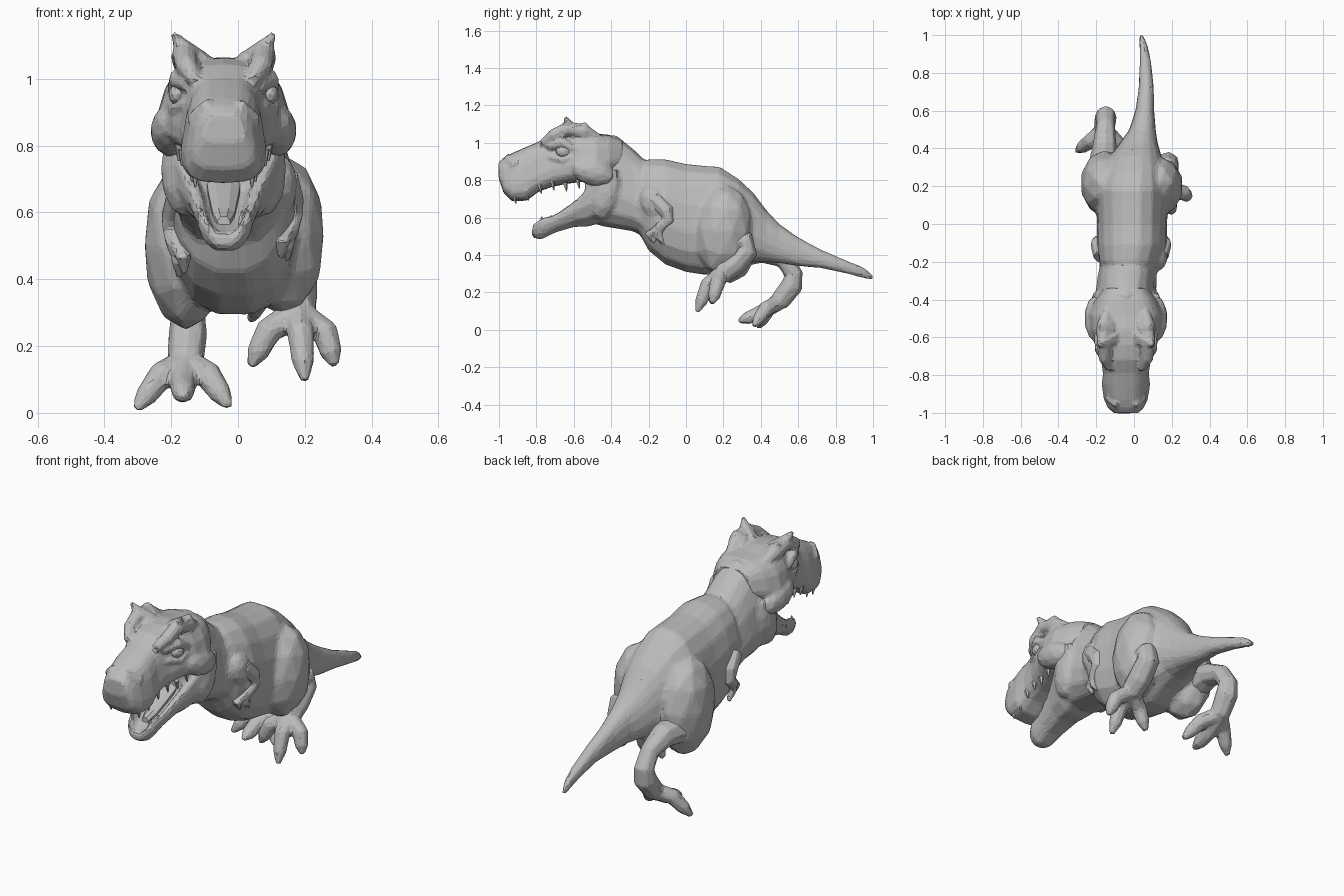
import bpy, bmesh, math
from mathutils import Vector, Euler, Matrix

old = bpy.data.objects.get("Cube")
if old:
    bpy.data.objects.remove(old, do_unlink=True)

grey = bpy.data.materials.new("stone_grey")
grey.use_nodes = True
tone = (0.5, 0.5, 0.5, 1)
grey.diffuse_color = tone
grey.node_tree.nodes["Principled BSDF"].inputs["Base Color"].default_value = tone

HEAD_X = -0.043
SIDES = ((1, "left"), (-1, "right"))


def finish(name, bm):
    bmesh.ops.recalc_face_normals(bm, faces=bm.faces)
    mesh = bpy.data.meshes.new(name)
    bm.to_mesh(mesh)
    bm.free()
    mesh.materials.append(grey)
    obj = bpy.data.objects.new(name, mesh)
    bpy.context.collection.objects.link(obj)
    return obj


def sculpt(name, parts, voxel, ratio, rounds):
    """Melt overlapping masses into one faceted skin."""
    bm = bmesh.new()
    for part in parts:
        bm.from_mesh(part.data)
        bpy.data.objects.remove(part, do_unlink=True)
    obj = finish(name, bm)
    remesh = obj.modifiers.new("melt", "REMESH")
    remesh.mode = "VOXEL"
    remesh.voxel_size = voxel
    smooth = obj.modifiers.new("soften", "SMOOTH")
    smooth.iterations = rounds
    facet = obj.modifiers.new("facet", "DECIMATE")
    facet.ratio = ratio


def skin(bm, rings):
    """Bridge rings of points into a capped skin."""
    loops = [[bm.verts.new(p) for p in ring] for ring in rings]
    count = len(loops[0])
    for a, b in zip(loops, loops[1:]):
        for i in range(count):
            j = (i + 1) % count
            bm.faces.new((a[i], a[j], b[j], b[i]))
    bm.faces.new(loops[0])
    bm.faces.new(loops[-1])


def oval(sides=14, power=0.85, taper=0.0):
    """Rounded cross-section, narrowing upward by the taper."""
    points = []
    for i in range(sides):
        a = math.tau * (i + 0.5) / sides
        c, s = math.cos(a), math.sin(a)
        u = math.copysign(abs(c) ** power, c)
        v = math.copysign(abs(s) ** power, s)
        points.append((u * (1 - taper * v), v))
    return points


def loft(name, stations, section):
    """Stations are (y, centre x, half width, top z, bottom z)."""
    bm = bmesh.new()
    rings = []
    for y, x, half, top, low in stations:
        mid, rise = (top + low) / 2, (top - low) / 2
        rings.append([(x + u * half, y, mid + v * rise) for u, v in section])
    skin(bm, rings)
    return finish(name, bm)


def tube(name, points, radii, sides=8):
    """Limb along a path, its frame carried on without twisting."""
    bm = bmesh.new()
    pts = [Vector(p) for p in points]
    rings, turn, last = [], None, None
    for i, (p, r) in enumerate(zip(pts, radii)):
        ahead = (pts[min(i + 1, len(pts) - 1)] - p).normalized()
        behind = (p - pts[max(i - 1, 0)]).normalized()
        along = (ahead + behind).normalized()
        turn = last.rotation_difference(along) @ turn if last else along.to_track_quat("Z", "X")
        last = along
        angles = [math.tau * k / sides for k in range(sides)]
        rings.append([p + turn @ Vector((r * math.cos(a), r * math.sin(a), 0)) for a in angles])
    skin(bm, rings)
    return finish(name, bm)


def blob(name, centre, size, tilt=0.0):
    bm = bmesh.new()
    place = Matrix.LocRotScale(Vector(centre), Euler((tilt, 0, 0)), Vector(size))
    bmesh.ops.create_icosphere(bm, subdivisions=2, radius=1, matrix=place)
    return finish(name, bm)


# Body: torso with curved tail, neck, open jaw and thighs
body = [loft("torso", [
    (-.26, -.02, .12, .89, .53), (-.2, -.02, .165, .915, .42),
    (-.11, -.01, .187, .915, .345), (0, -.01, .185, .89, .305),
    (.1, -.01, .19, .88, .29), (.18, -.01, .19, .875, .295),
    (.28, 0, .17, .81, .335), (.36, .01, .135, .735, .36),
    (.43, .025, .1, .64, .36), (.5, .045, .07, .565, .355),
    (.6, .057, .05, .495, .34), (.72, .065, .04, .43, .33),
    (.86, .06, .031, .37, .3), (.95, .05, .021, .333, .275),
    (1.004, .035, .012, .292, .262)], oval(16, .85, .08))]
body.append(loft("neck", [
    (-.54, HEAD_X, .11, 1.03, .64), (-.46, HEAD_X, .145, 1.045, .555),
    (-.37, HEAD_X, .155, 1.04, .54), (-.28, -.037, .15, .965, .525),
    (-.19, -.02, .15, .88, .48)], oval(14, .8, .22)))

trough = [(-1, 1), (-1, .2), (-.8, -.5), (-.4, -1), (.4, -1), (.8, -.5),
          (1, .2), (1, 1), (.7, 1), (.55, .3), (0, .2), (-.55, .3), (-.7, 1)]
body.append(loft("jaw", [(y, HEAD_X + .005, w, t, b) for y, w, t, b in (
    (-.825, .05, .56, .495), (-.775, .08, .595, .482), (-.7, .088, .615, .52),
    (-.6, .113, .685, .55), (-.52, .145, .755, .553), (-.45, .178, .85, .575),
    (-.37, .172, .86, .63))], trough))
body += [blob("thigh", (.137, .2, .53), (.125, .155, .245), -.1),
         blob("thigh", (-.155, .215, .505), (.13, .175, .26), .1)]
for side, word in SIDES:
    body.append(blob("jaw_muscle", (HEAD_X + side * .12, -.425, .73), (.07, .085, .15), -.3))
    body.append(blob("shoulder", (side * .13 - .005, -.17, .68), (.055, .075, .1), .4))
sculpt("body", body, .012, .09, 5)

# Tongue
loft("tongue", [(y, HEAD_X, w, z + .025, z - .03) for y, w, z in (
    (-.74, .02, .565), (-.69, .035, .59), (-.58, .05, .655), (-.45, .06, .73))], oval(8))

# Head: blunt snout, flared cheeks, brow crests and nostril ridges
head = [loft("skull", [(y, HEAD_X, w, t, b) for y, w, t, b in (
    (-1.002, .06, .895, .81), (-.975, .09, .92, .73), (-.93, .11, .945, .688),
    (-.85, .122, .98, .69), (-.79, .115, 1.005, .737), (-.72, .125, 1.045, .763),
    (-.64, .155, 1.062, .78), (-.56, .185, 1.065, .79), (-.48, .19, 1.05, .81),
    (-.41, .16, 1.042, .835), (-.34, .11, 1.015, .87))], oval(18, .62, .19))]
for side, word in SIDES:
    def at(x, y, z):
        return (HEAD_X + side * x, y, z)
    head += [
        tube("crest", [at(.085, -.77, .995), at(.112, -.71, 1.04), at(.118, -.635, 1.075),
                       at(.117, -.545, 1.06), at(.1, -.46, 1.015)],
             (.02, .034, .038, .042, .025)),
        tube("horn", [at(.075, -.6, 1.04), at(.12, -.625, 1.09), at(.152, -.645, 1.137)],
             (.05, .032, .01), 6),
        tube("horn_back", [at(.1, -.55, 1.05), at(.133, -.54, 1.105)], (.05, .014), 6),
        tube("upper_lid", [at(.105, -.74, .98), at(.137, -.66, 1.0), at(.15, -.58, .96)],
             (.018, .03, .02)),
        tube("lower_lid", [at(.115, -.73, .925), at(.146, -.65, .905), at(.155, -.58, .935)],
             (.014, .02, .016)),
        blob("cheek", at(.155, -.5, .845), (.066, .13, .075), -.3),
        tube("nostril", [at(.02, -.98, .865), at(.05, -.95, .92), at(.1, -.915, .875)],
             (.016, .024, .018))]
    blob(f"eye_{word}", at(.137, -.655, .953), (.028, .042, .032))
sculpt("head", head, .01, .12, 3)

# Teeth along both jaws
for side, word in SIDES:
    for i in range(6):
        t = i / 5
        y = -.92 + .34 * t
        x = HEAD_X + side * (.085 + .05 * t)
        z = .7 + .08 * t + (.022 if 1 < i < 4 else 0)
        tube(f"upper_tooth_{word}_{i}", [(x, y, z + .025), (x, y + .01, z - .025)], (.014, .003), 5)
        y = -.775 + .25 * t
        x = HEAD_X + side * (.055 + .06 * t)
        z = .58 + .15 * t * t
        tube(f"lower_tooth_{word}_{i}", [(x, y, z - .015), (x, y + .005, z + .025)], (.013, .003), 5)

# Small clawed arms, the right one held lower
for side, word in SIDES:
    drop = 0 if side > 0 else .045
    def at(x, y, z):
        return (side * (x + drop * .7), y, z - drop)
    arm = [tube("upper", [at(.135, -.17, .7), at(.155, -.105, .635), at(.157, -.095, .585),
                          at(.152, -.145, .54)], (.05, .045, .038, .03))]
    for tip in (at(.145, -.115, .455), at(.13, -.17, .465)):
        knuckle = Vector(tip) + Vector((0, -.03, .045))
        arm.append(tube("finger", [at(.152, -.14, .55), knuckle, tip], (.026, .025, .011), 6))
    sculpt(f"arm_{word}", arm, .008, .15, 2)


def leg(word, joints, radii, toes):
    parts = [tube("shin", joints, radii)]
    base = Vector(joints[-1])
    for knuckle, tip in toes:
        knuckle, tip = Vector(knuckle), Vector(tip)
        parts.append(tube("toe", [base, knuckle, knuckle.lerp(tip, .6), tip],
                          (.045, .042, .035, .013)))
    sculpt(f"leg_{word}", parts, .01, .15, 3)


# Left leg lifted forward, right leg trailing
leg("left",
    [(.16, .17, .42), (.17, .26, .46), (.178, .32, .475), (.178, .325, .42), (.175, .26, .35), (.175, .19, .3)],
    (.075, .065, .055, .062, .065, .058),
    [((.09, .15, .245), (.038, .14, .138)), ((.187, .115, .24), (.2, .06, .095)),
     ((.262, .165, .24), (.29, .14, .14))])
leg("right",
    [(-.165, .25, .42), (-.155, .42, .42), (-.15, .525, .375), (-.15, .575, .3), (-.15, .565, .235), (-.157, .5, .15)],
    (.09, .065, .05, .052, .06, .055),
    [((-.228, .44, .115), (-.305, .385, .01)), ((-.165, .39, .085), (-.165, .28, .045)),
     ((-.09, .43, .115), (-.027, .36, .018))])
